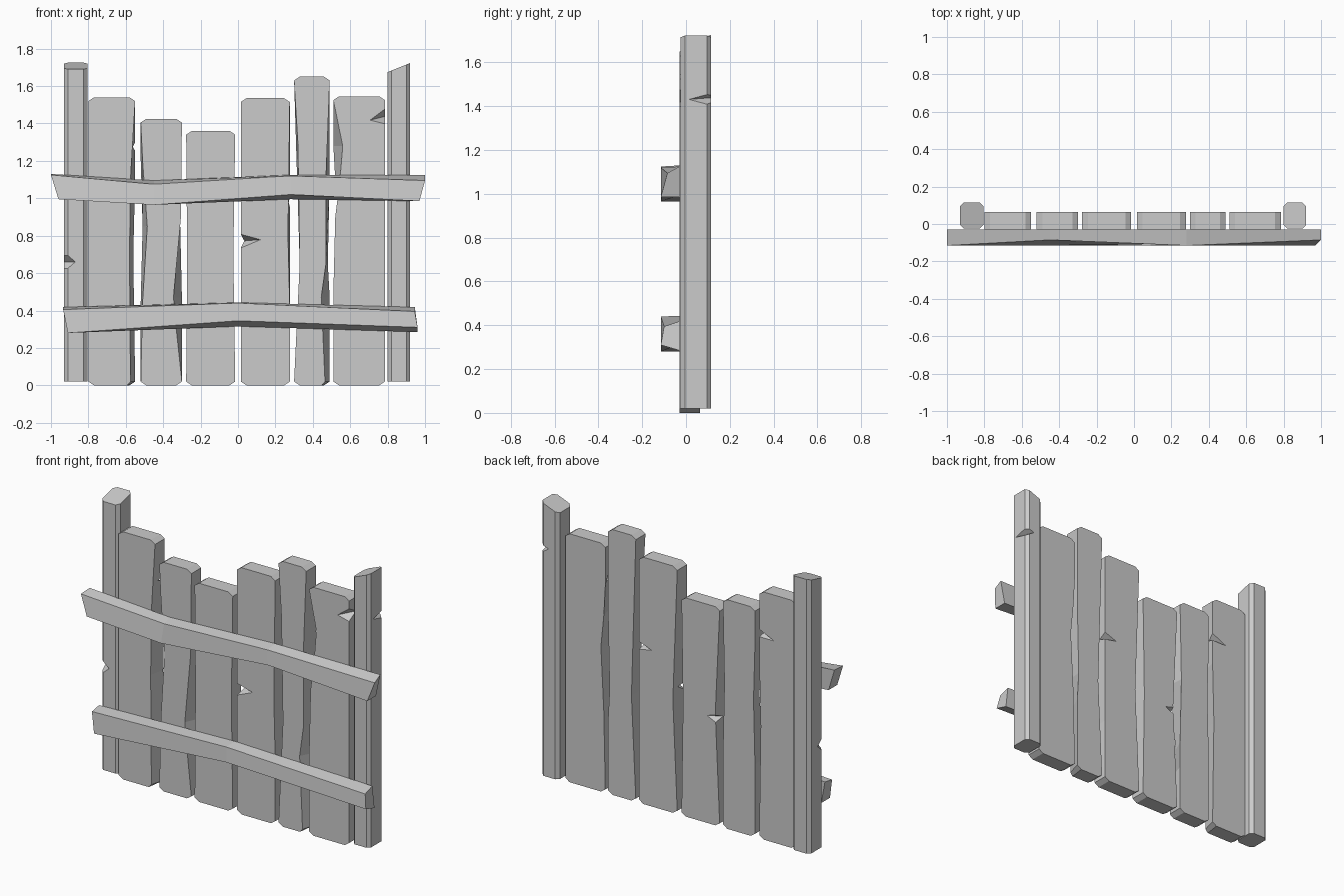
import bpy, bmesh
from mathutils import Vector

if "Cube" in bpy.data.objects:
    bpy.data.objects.remove(bpy.data.objects["Cube"])

FRONT, BACK = -0.03, 0.065


def make_object(name, bm):
    bmesh.ops.recalc_face_normals(bm, faces=bm.faces)
    mesh = bpy.data.meshes.new(name)
    bm.to_mesh(mesh)
    bm.free()
    ob = bpy.data.objects.new(name, mesh)
    bpy.context.collection.objects.link(ob)
    return ob


def loft(name, rings):
    bm = bmesh.new()
    loops = [[bm.verts.new(p) for p in r] for r in rings]
    n = len(loops[0])
    for a, b in zip(loops, loops[1:]):
        for i in range(n):
            j = (i + 1) % n
            bm.faces.new((a[i], a[j], b[j], b[i]))
    bm.faces.new(loops[0])
    bm.faces.new(loops[-1])
    return make_object(name, bm)


def chip(ob, x, y, z, dx, dy, h, skew=0.0):
    """Cut a splinter-shaped notch out of the vertical edge at (x, y)."""
    ex = -0.01 if dx > 0 else 0.01
    ey = -0.01 if dy > 0 else 0.01
    bm = bmesh.new()
    for p in ((x + ex, y + ey, z + h), (x + ex, y + ey, z - h),
              (x + dx, y + ey, z + skew), (x + ex, y + dy, z)):
        bm.verts.new(p)
    bmesh.ops.convex_hull(bm, input=bm.verts)
    cutter = make_object(ob.name + "_chip_cutter", bm)
    cutter.hide_render = True
    cutter.hide_viewport = True
    mod = ob.modifiers.new("chip", 'BOOLEAN')
    mod.operation = 'DIFFERENCE'
    mod.solver = 'EXACT'
    mod.object = cutter


def plank(name, xl, xr, h, left=(), right=()):
    """left/right: (z, front inset, back inset) along each worn edge."""
    c, d = 0.03, 0.02
    ends = lambda e: [(d,) + (e[0][1:] if e and e[0][0] == 0 else (0, 0))] + \
        [k for k in e if 0 < k[0] < h - d] + [(h - d, 0, 0)]
    L, R = ends(list(left)), ends(list(right))
    rings = []
    for k, y in ((1, FRONT), (2, BACK)):
        pts = [(xl + c + L[0][k], 0), (xr - c - R[0][k] * 0.5, 0)]
        pts += [(xr - e[k], e[0]) for e in R]
        pts += [(xr - c, h), (xl + c, h)]
        pts += [(xl + e[k], e[0]) for e in reversed(L)]
        rings.append([(x, y, z) for x, z in pts])
    return loft(name, rings)


# Upright planks with worn edges
p1 = plank("plank_1", -0.80, -0.55, 1.54,
           right=[(0, 0.025, 0), (0.7, 0.03, 0.01), (1.1, 0.025, 0)])
p2 = plank("plank_2", -0.52, -0.30, 1.425,
           left=[(0.45, 0.01, 0.0), (0.85, 0.035, 0.01), (1.2, 0.01, 0.0)],
           right=[(0.3, 0.03, 0.0), (0.47, 0.045, 0.0), (0.9, 0.005, 0.01)])
p3 = plank("plank_3", -0.277, -0.015, 1.36,
           left=[(0.7, 0.005, 0.03)], right=[(0.7, 0.01, 0.01)])
p4 = plank("plank_4", 0.015, 0.277, 1.535,
           left=[(0.7, 0.0, 0.03)], right=[(0.4, 0.0, 0.0), (0.8, 0.01, 0.0)])
p5 = plank("plank_5", 0.30, 0.49, 1.65,
           left=[(0.65, 0.03, 0.03), (1.3, 0.02, 0.01)],
           right=[(0, 0.025, 0), (0.47, 0.045, 0.0), (0.65, 0.02, 0.01), (1.1, 0.02, 0.0)])
p6 = plank("plank_6", 0.51, 0.785, 1.545,
           left=[(0.5, 0.0, 0.01), (0.9, 0.01, 0.03), (1.1, 0.035, 0.01), (1.28, 0.05, 0.0)])

# Splintered notches on the planks
chip(p1, -0.55, BACK, 1.28, -0.12, -0.06, 0.03, -0.03)
chip(p3, -0.275, BACK, 0.66, 0.10, -0.07, 0.04, 0.01)
chip(p4, 0.277, BACK, 0.98, -0.10, -0.07, 0.03, -0.01)
chip(p4, 0.015, FRONT, 0.77, 0.12, 0.08, 0.045, 0.01)
chip(p6, 0.785, FRONT, 1.44, -0.09, 0.08, 0.05, -0.025)


def post(name, x0, x1, top):
    y0, y1, c = -0.025, 0.115, 0.02
    sec = [(x0 + c, y0), (x1 - c, y0), (x1, y0 + c), (x1, y1 - c),
           (x1 - c, y1), (x0 + c, y1), (x0, y1 - c), (x0, y0 + c)]
    return loft(name, [[(x, y, 0.02) for x, y in sec],
                       [(x, y, top(x, y)) for x, y in sec]])


# Corner posts with slanted tops
left_post = post("left_post", -0.93, -0.805, lambda x, y: 1.69 + 0.25 * (y + 0.025))
right_post = post("right_post", 0.80, 0.92, lambda x, y: 1.675 + 0.4 * (x - 0.80))
chip(left_post, -0.93, -0.025, 0.66, 0.07, 0.07, 0.07)
chip(right_post, 0.92, 0.115, 1.43, -0.06, -0.12, 0.035, 0.01)


def rail(name, sections):
    rings = []
    for xt, xb, ztb, ztf, zbf, zbb, ytf, ybf in sections:
        rings.append([(xt, FRONT, ztb), (xt, ytf, ztf), (xb, ybf, zbf), (xb, FRONT, zbb)])
    return loft(name, rings)


# Bent cross rails
rail("upper_rail", [
    (-1.0, -0.96, 1.13, 1.125, 0.995, 0.995, -0.115, -0.115),
    (-0.45, -0.45, 1.095, 1.075, 0.965, 0.965, -0.085, -0.115),
    (0.28, 0.28, 1.125, 1.12, 1.02, 0.995, -0.115, -0.105),
    (1.0, 0.97, 1.125, 1.095, 0.985, 0.985, -0.085, -0.115)])
rail("lower_rail", [
    (-0.935, -0.91, 0.418, 0.405, 0.28, 0.28, -0.10, -0.115),
    (0.0, 0.0, 0.443, 0.44, 0.345, 0.315, -0.115, -0.115),
    (0.945, 0.96, 0.418, 0.395, 0.31, 0.285, -0.10, -0.115)])
